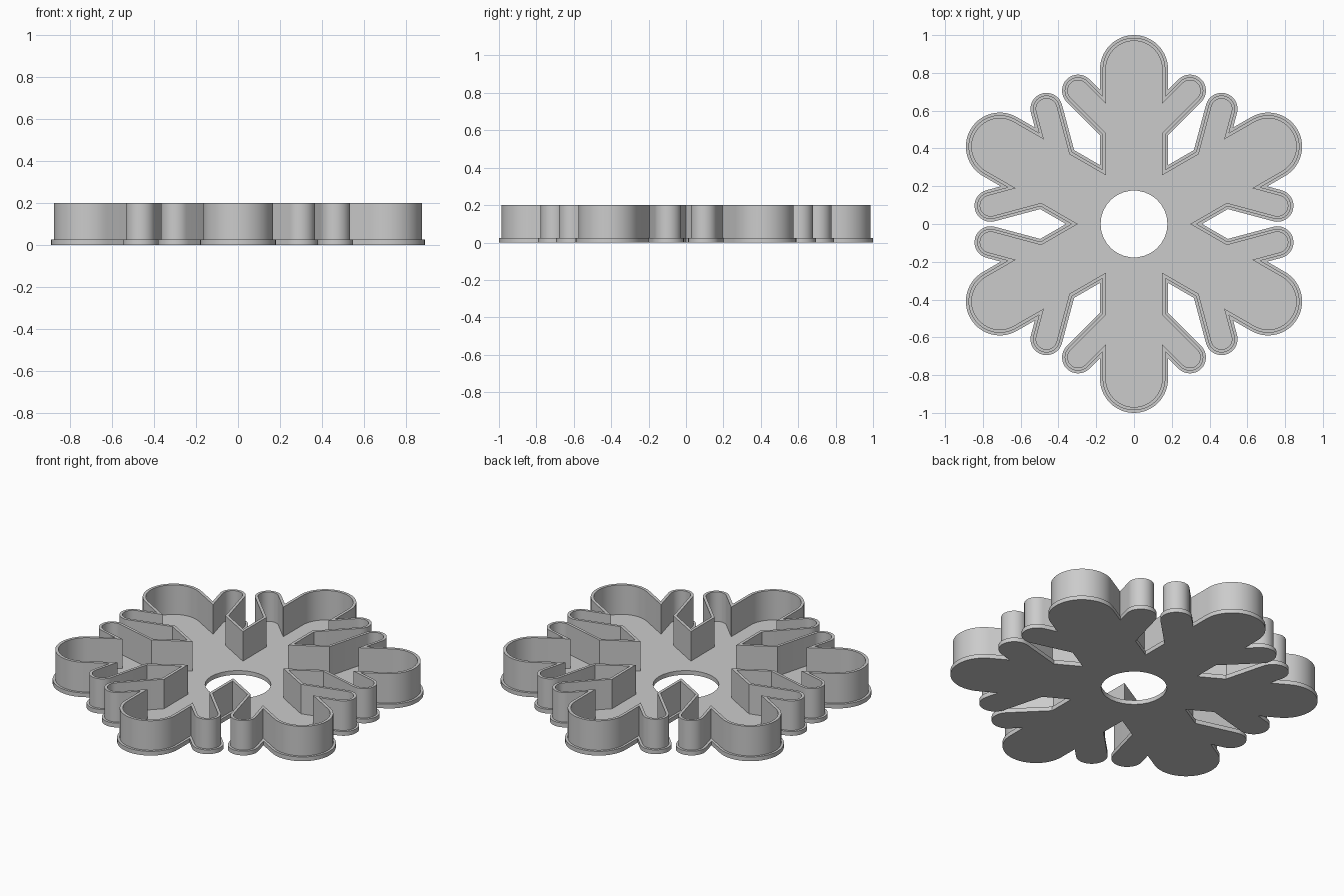
import bpy, bmesh
from math import sin, cos, pi, sqrt, radians

cube = bpy.data.objects.get("Cube")
if cube:
    bpy.data.objects.remove(cube, do_unlink=True)

BASE_H, WALL_H, HOLE_R = 0.025, 0.2, 0.177

grey = bpy.data.materials.new("plain_grey")
grey.use_nodes = True
colour = (0.6, 0.6, 0.6, 1)
grey.diffuse_color = colour
grey.node_tree.nodes["Principled BSDF"].inputs["Base Color"].default_value = colour


def arc(cx, cy, r, start, end, steps):
    angles = [radians(start + (end - start) * i / steps) for i in range(steps + 1)]
    return [(cx + r * cos(a), cy + r * sin(a)) for a in angles]


def snowflake(h, r):
    """Outline with six round arms of half width h and side twigs of radius r."""
    root = 0.41 + h
    half = [(h, h * sqrt(3)), (h, root - r * sqrt(2))]
    half += arc(0.296, 0.706, r, -45, 135, 16)
    half += [(h, root + r * sqrt(2))]
    half += arc(0, 0.82, h, 0, 90, 14)
    arm = half + [(-x, y) for x, y in reversed(half[1:-1])]
    points = []
    for k in range(6):
        c, s = cos(k * pi / 3), sin(k * pi / 3)
        points += [(x * c - y * s, x * s + y * c) for x, y in arm]
    return points


def ring(bm, points, z):
    verts = [bm.verts.new((x, y, z)) for x, y in points]
    edges = [bm.edges.new((v, verts[i - 1])) for i, v in enumerate(verts)]
    return verts, edges


def strip(bm, a, b):
    for i in range(len(a)):
        bm.faces.new((a[i - 1], a[i], b[i], b[i - 1]))


def finish(bm, name):
    bmesh.ops.recalc_face_normals(bm, faces=bm.faces)
    mesh = bpy.data.meshes.new(name)
    bm.to_mesh(mesh)
    bm.free()
    mesh.materials.append(grey)
    obj = bpy.data.objects.new(name, mesh)
    bpy.context.collection.objects.link(obj)
    bpy.ops.object.select_all(action="DESELECT")
    obj.select_set(True)
    bpy.context.view_layer.objects.active = obj
    bpy.ops.object.shade_smooth_by_angle(angle=radians(30))


# Base plate with its flange and the round centre hole
bm = bmesh.new()
outline = snowflake(0.18, 0.085)
hole = arc(0, 0, HOLE_R, 0, 360, 30)[:-1]
levels = []
for z in (0, BASE_H):
    outer, outer_edges = ring(bm, outline, z)
    inner, inner_edges = ring(bm, hole, z)
    bmesh.ops.triangle_fill(bm, use_beauty=True, edges=outer_edges + inner_edges,
                            normal=(0, 0, 1))
    levels.append((outer, inner))
strip(bm, levels[0][0], levels[1][0])
strip(bm, levels[0][1], levels[1][1])
finish(bm, "base_plate")

# Thin upright wall following the outline
bm = bmesh.new()
outside, inside = snowflake(0.166, 0.071), snowflake(0.149, 0.055)
sections = [(outside, BASE_H), (outside, WALL_H), (inside, WALL_H), (inside, BASE_H)]
rings = [ring(bm, pts, z)[0] for pts, z in sections]
for a, b in zip(rings, rings[1:]):
    strip(bm, a, b)
finish(bm, "upright_wall")
